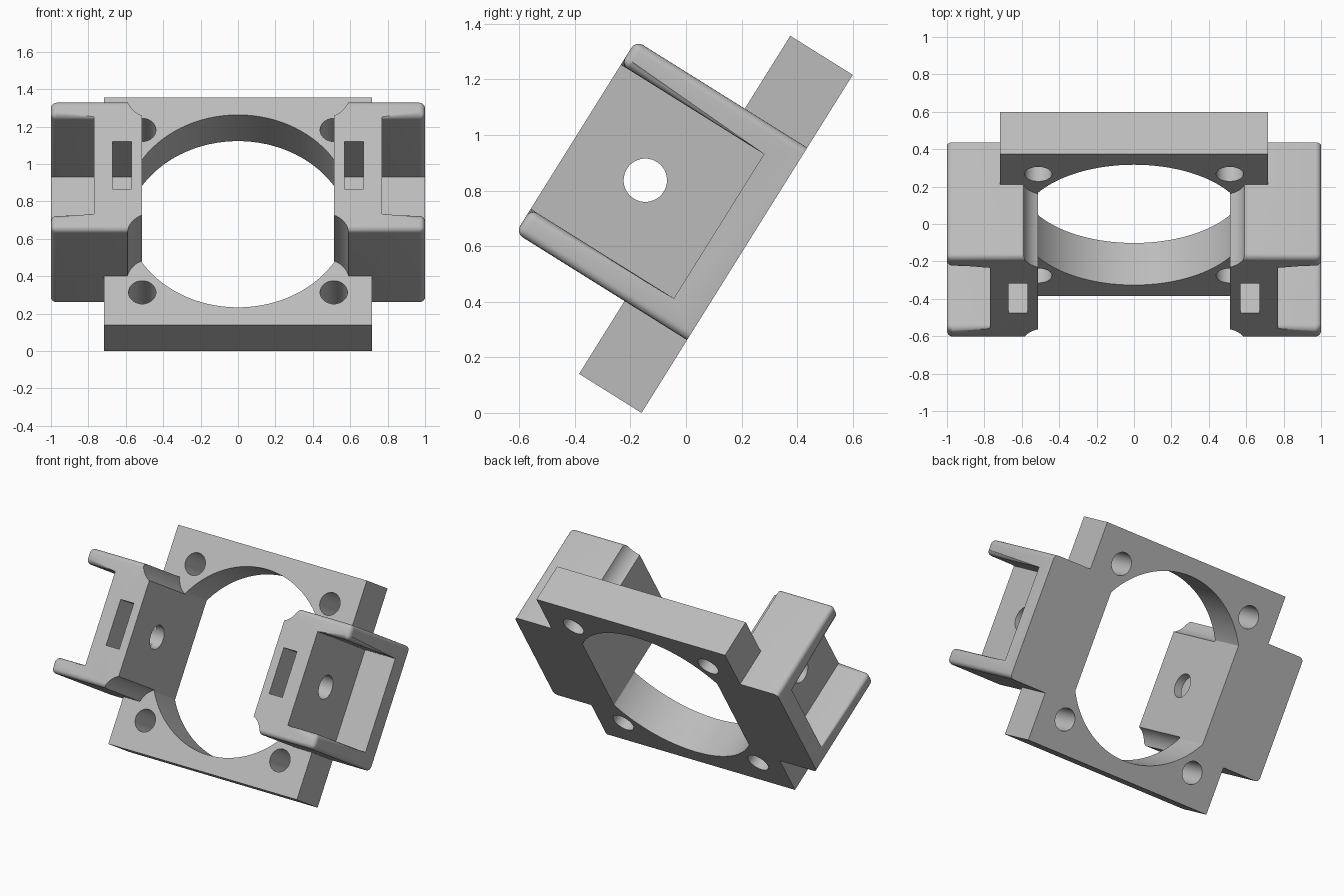
import bpy, bmesh, math
from mathutils import Matrix

if "Cube" in bpy.data.objects:
    bpy.data.objects.remove(bpy.data.objects["Cube"], do_unlink=True)

# Local frame: x across, y up along the plate, z out of the plate's front
HALF, THICK, HOLE_R = 0.717, 0.265, 0.607
IN_X, WEB_X, OUT_X = 0.513, 0.77, 1.0
BLOCK_Y, POCKET_Y, POCKET_Z, DEPTH = 0.408, 0.306, 0.12, 0.727
BOLT = 0.512

grey = bpy.data.materials.new("plain grey")
grey.use_nodes = True
colour = (0.5, 0.5, 0.5, 1)
grey.diffuse_color = colour
grey.node_tree.nodes["Principled BSDF"].inputs["Base Color"].default_value = colour


def to_object(name, bm):
    mesh = bpy.data.meshes.new(name)
    bm.to_mesh(mesh)
    bm.free()
    ob = bpy.data.objects.new(name, mesh)
    bpy.context.collection.objects.link(ob)
    return ob


def box(name, x0, x1, y0, y1, z0, z1):
    bm = bmesh.new()
    bmesh.ops.create_cube(bm, size=1)
    for v in bm.verts:
        v.co = (x1 if v.co.x > 0 else x0, y1 if v.co.y > 0 else y0, z1 if v.co.z > 0 else z0)
    return to_object(name, bm)


def cylinder(name, centre, radius, length, axis="Z", sides=48):
    turn = Matrix.Rotation(math.pi / 2, 4, "Y") if axis == "X" else Matrix()
    bm = bmesh.new()
    bmesh.ops.create_cone(bm, cap_ends=True, segments=sides, radius1=radius, radius2=radius,
                          depth=length, matrix=Matrix.Translation(centre) @ turn)
    return to_object(name, bm)


def combine(target, tool, operation="DIFFERENCE"):
    mod = target.modifiers.new("cut", "BOOLEAN")
    mod.operation, mod.object, mod.solver = operation, tool, "EXACT"
    graph = bpy.context.evaluated_depsgraph_get()
    result = bpy.data.meshes.new_from_object(target.evaluated_get(graph))
    target.modifiers.clear()
    target.data = result
    bpy.data.objects.remove(tool, do_unlink=True)


def near(a, b):
    return abs(a - b) < 1e-3


def round_edges(ob, rule, radius):
    bm = bmesh.new()
    bm.from_mesh(ob.data)
    bmesh.ops.dissolve_limit(bm, angle_limit=0.01, verts=bm.verts, edges=bm.edges)
    edges = [e for e in bm.edges if rule((e.verts[0].co + e.verts[1].co) / 2, e)]
    bmesh.ops.bevel(bm, geom=edges, offset=radius, segments=5, profile=0.5, affect="EDGES")
    bm.to_mesh(ob.data)
    bm.free()


def flange_edge(mid, edge):
    if edge.calc_length() < 0.01:
        return False
    on_side = near(abs(mid.y), BLOCK_Y) or near(abs(mid.y), POCKET_Y)
    front, outer = near(mid.z, DEPTH), near(mid.x, OUT_X)
    tip = front and outer
    return tip or (on_side and (front or outer))


def side_block(name):
    # Block with an open pocket between two rounded flanges
    block = box(name, IN_X, OUT_X, -BLOCK_Y, BLOCK_Y, 0, DEPTH)
    combine(block, box("pocket", WEB_X, 1.2, -POCKET_Y, POCKET_Y, POCKET_Z, 1))
    round_edges(block, flange_edge, 0.03)
    # Screw head clearance at both inner corners
    for s in (-1, 1):
        combine(block, cylinder("clearance", (0.459, s * 0.437, THICK + 0.5), 0.135, 1))
    # Nut slot and cross hole
    combine(block, box("nut_slot", 0.57, 0.67, -0.15, 0.15, 0.37, 1))
    combine(block, cylinder("cross_hole", (0.64, 0, 0.432), 0.078, 0.6, "X"))
    return block


# Square plate with its large round opening
bracket = box("mounting_bracket", -HALF, HALF, -HALF, HALF, 0, THICK)
combine(bracket, cylinder("opening", (0, 0, THICK / 2), HOLE_R, 1, sides=96))

# Side blocks, mirrored
for side in (1, -1):
    block = side_block("side_block")
    if side < 0:
        block.data.transform(Matrix.Scale(-1, 4, (1, 0, 0)))
        block.data.flip_normals()
    combine(bracket, block, "UNION")

# Bolt holes
for sx in (-1, 1):
    for sy in (-1, 1):
        combine(bracket, cylinder("bolt_hole", (sx * BOLT, sy * BOLT, THICK / 2), 0.073, 0.6))

# Lean the bracket back and finish
bracket.data.transform(Matrix.Translation((0, 0.22, 0.608)) @ Matrix.Rotation(math.radians(58), 4, "X"))
bracket.data.materials.clear()
bracket.data.materials.append(grey)
for poly in bracket.data.polygons:
    poly.material_index = 0
bpy.ops.object.select_all(action="DESELECT")
bracket.select_set(True)
bpy.context.view_layer.objects.active = bracket
bpy.ops.object.shade_smooth_by_angle(angle=math.radians(30))
